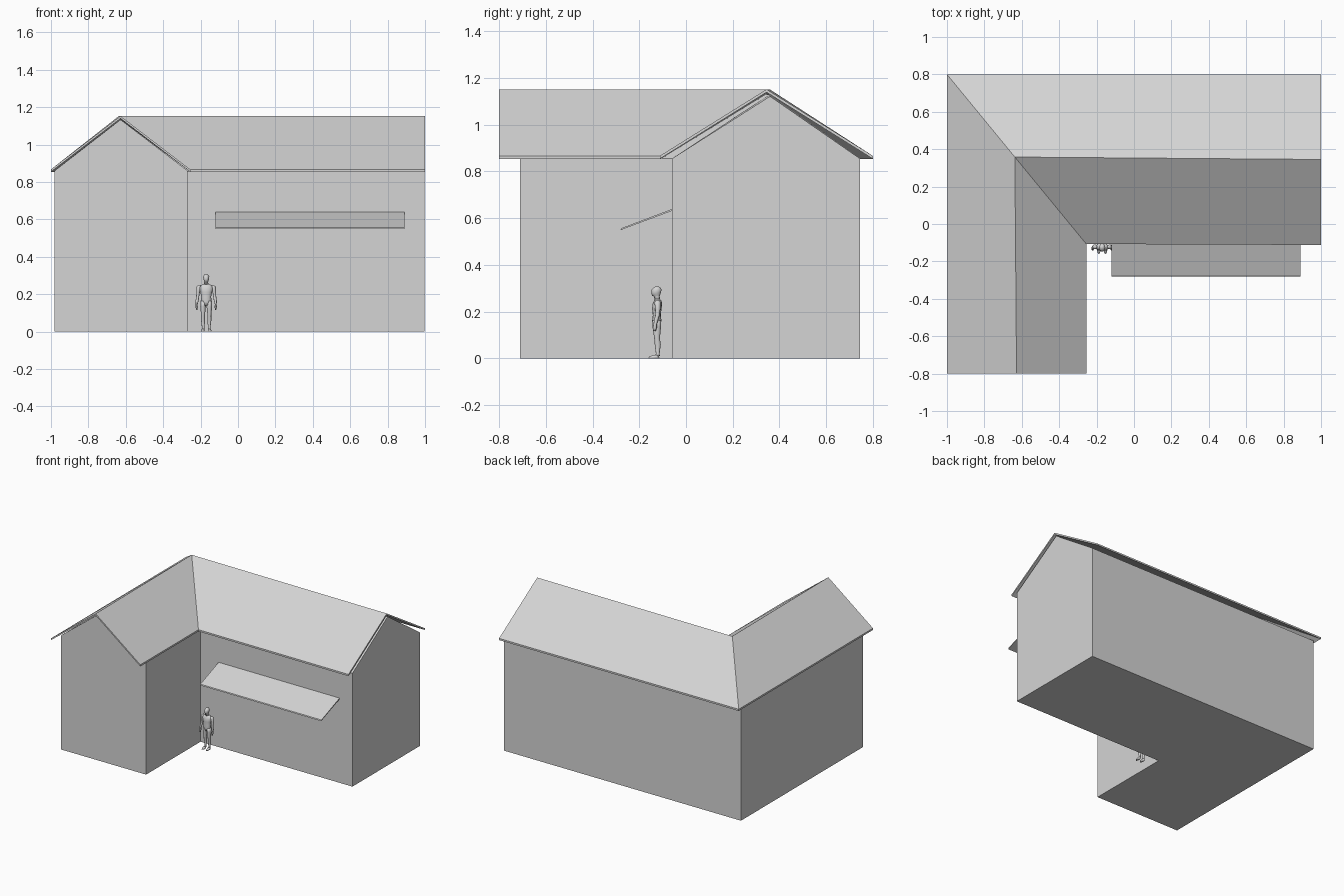
import bpy, bmesh, math

if "Cube" in bpy.data.objects:
    bpy.data.objects.remove(bpy.data.objects["Cube"])

def material(name, v):
    m = bpy.data.materials.new(name)
    m.diffuse_color = (v, v, v, 1)
    m.use_nodes = True
    m.node_tree.nodes["Principled BSDF"].inputs["Base Color"].default_value = m.diffuse_color
    return m

GREY = material("plain grey", 0.66)

def finish(name, bm, smooth=False):
    bmesh.ops.recalc_face_normals(bm, faces=bm.faces)
    for f in bm.faces:
        f.smooth = smooth
    me = bpy.data.meshes.new(name)
    bm.to_mesh(me)
    bm.free()
    me.materials.append(GREY)
    ob = bpy.data.objects.new(name, me)
    bpy.context.collection.objects.link(ob)
    return ob

def loft(bm, rings):
    """Skin closed rings of points and cap both ends."""
    vs = [[bm.verts.new(p) for p in r] for r in rings]
    n = len(vs[0])
    for a, b in zip(vs, vs[1:]):
        for i in range(n):
            j = (i + 1) % n
            bm.faces.new((a[i], a[j], b[j], b[i]))
    bm.faces.new(vs[0])
    bm.faces.new(vs[-1])

# L-shaped walls: gabled section swept from wing front, round the corner, to the right end
def wall_section(outer, ridge, inner, eave, peak):
    return [(*outer, 0), (*outer, eave), (*ridge, peak), (*inner, eave), (*inner, 0)]

bm = bmesh.new()
loft(bm, [
    wall_section((-.98, -.71), (-.628, -.71), (-.27, -.71), .86, 1.133),
    wall_section((-.98, .745), (-.635, .358), (-.27, -.06), .856, 1.13),
    wall_section((.997, .745), (.997, .36), (.997, -.06), .855, 1.122)])
finish("walls", bm)

# Thin roof sheet mitred at the corner
T = .013
def roof_section(outer, ridge, inner):
    top = [(*outer, .867), (*ridge, 1.152), (*inner, .867)]
    return top + [(x, y, z - T) for x, y, z in reversed(top)]

bm = bmesh.new()
loft(bm, [
    roof_section((-1, -.8), (-.628, -.8), (-.255, -.8)),
    roof_section((-1, .8), (-.637, .358), (-.255, -.107)),
    roof_section((1, .8), (1, .345), (1, -.112))])
finish("roof", bm)

# Sloping canopy on the front wall
bm = bmesh.new()
loft(bm, [[(x, -.055, .641), (x, -.277, .557), (x, -.28, .549), (x, -.055, .633)]
          for x in (-.12, .89)])
finish("canopy", bm)

# Standing figure: elliptical tubes (x, y, z, rx, ry) around a local origin
PX, PY = -.17, -.125

def tube(bm, stations, n=12, side=1):
    loft(bm, [[(PX + side * (x + rx * math.cos(2 * math.pi * i / n)),
                PY + y + ry * math.sin(2 * math.pi * i / n), z)
               for i in range(n)] for x, y, z, rx, ry in stations])

bm = bmesh.new()
tube(bm, [(0, -.002, .14, .018, .014), (0, 0, .16, .03, .02), (0, 0, .185, .026, .017),
          (0, 0, .21, .031, .02), (0, .002, .232, .037, .021),
          (0, .004, .246, .033, .016), (0, .003, .253, .015, .011)])
finish("torso", bm, True)

bm = bmesh.new()
tube(bm, [(0, .003, .247, .013, .012), (0, 0, .265, .010, .012), (0, -.004, .268, .011, .017),
          (0, -.003, .28, .015, .02), (0, -.001, .293, .0165, .0215),
          (0, .001, .303, .012, .015), (0, .001, .308, .004, .005)])
finish("head", bm, True)

for side, label in ((1, "right"), (-1, "left")):
    bm = bmesh.new()
    tube(bm, [(.034, .003, .25, .006, .007), (.04, .003, .24, .011, .013), (.043, .004, .21, .009, .011),
              (.046, .003, .185, .008, .009), (.049, -.003, .165, .008, .009),
              (.051, -.007, .145, .005, .007), (.051, -.009, .13, .006, .009),
              (.05, -.01, .116, .003, .005)], side=side)
    finish(label + "_arm", bm, True)

    bm = bmesh.new()
    tube(bm, [(.015, 0, .162, .015, .018), (.017, 0, .135, .015, .018), (.017, .001, .085, .010, .012),
              (.017, .004, .06, .0105, .013), (.016, .004, .02, .0065, .008),
              (.017, .002, .01, .008, .011)], side=side)
    finish(label + "_leg", bm, True)

    bm = bmesh.new()
    tube(bm, [(.018, -.012, 0, .0095, .023), (.018, -.012, .006, .0095, .022),
              (.017, -.003, .014, .007, .012)], side=side)
    finish(label + "_foot", bm, True)
